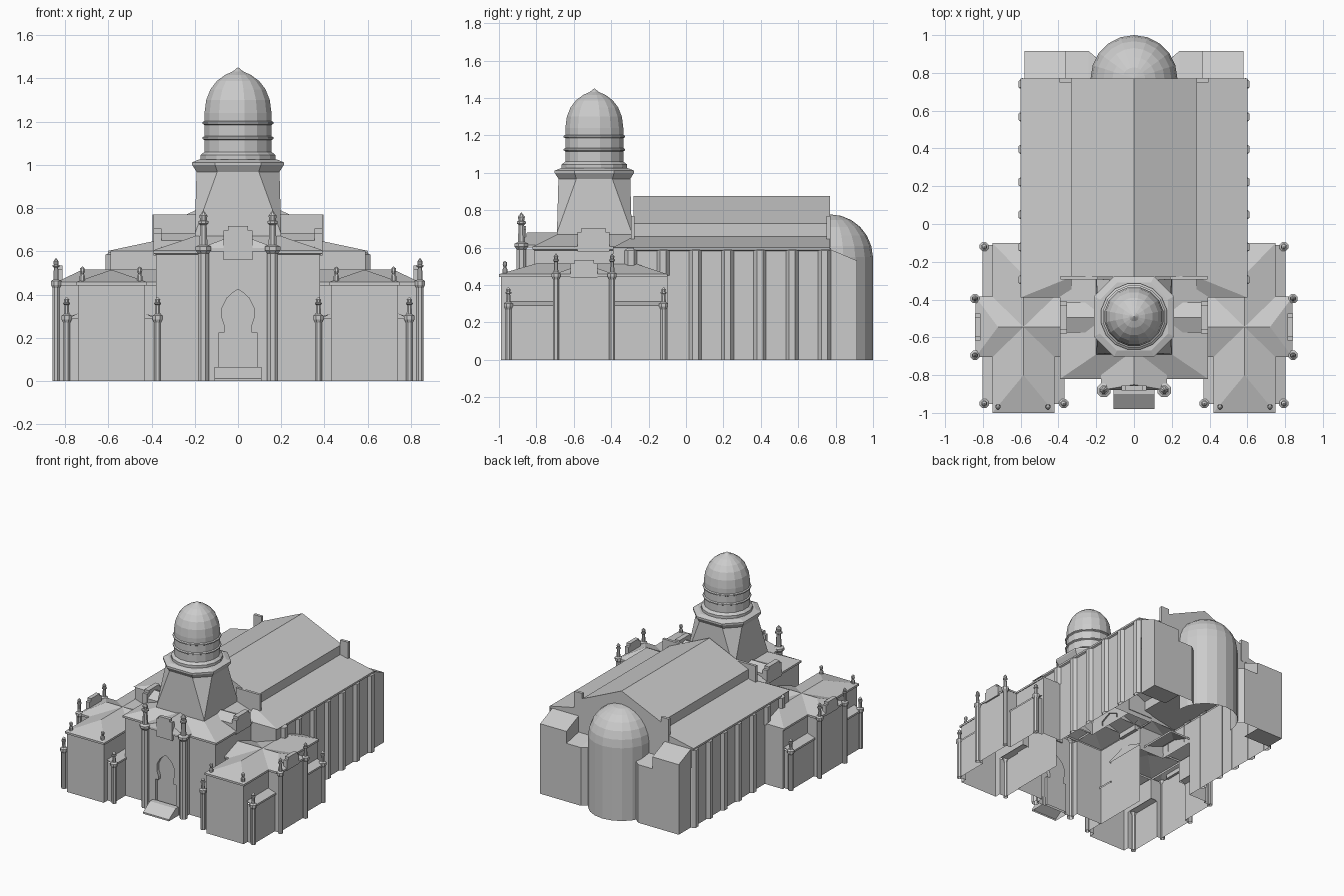
import bpy, bmesh, math
from mathutils import Vector

if "Cube" in bpy.data.objects:
    bpy.data.objects.remove(bpy.data.objects["Cube"])

STONE = bpy.data.materials.new("pale_grey_stone")
STONE.diffuse_color = (0.6, 0.6, 0.6, 1)
STONE.use_nodes = True
STONE.node_tree.nodes["Principled BSDF"].inputs["Base Color"].default_value = STONE.diffuse_color


def mesh(name, verts, faces, mirror=False, centre=None):
    """Make an object; mirror adds its left twin; centre orients open sheets outward."""
    for s in ((1, -1) if mirror else (1,)):
        bm = bmesh.new()
        vs = [bm.verts.new((s * x, y, z)) for x, y, z in verts]
        for f in faces:
            bm.faces.new([vs[i] for i in f])
        bmesh.ops.remove_doubles(bm, verts=bm.verts, dist=1e-5)
        bm.normal_update()
        if centre:
            c = Vector((s * centre[0], centre[1], centre[2]))
            for f in bm.faces:
                if f.normal.dot(f.calc_center_median() - c) < 0:
                    f.normal_flip()
        else:
            bmesh.ops.recalc_face_normals(bm, faces=bm.faces)
        me = bpy.data.meshes.new(name)
        bm.to_mesh(me)
        bm.free()
        me.materials.append(STONE)
        ob = bpy.data.objects.new(name if s == 1 else name + "_left", me)
        bpy.context.collection.objects.link(ob)


def loft(name, rings, closed=True, cap0=False, cap1=False, **kw):
    n = len(rings[0])
    verts = [p for r in rings for p in r]
    faces = []
    for k in range(len(rings) - 1):
        for i in range(n if closed else n - 1):
            j = (i + 1) % n
            faces.append((k * n + i, k * n + j, (k + 1) * n + j, (k + 1) * n + i))
    if cap0:
        faces.append(tuple(range(n)))
    if cap1:
        faces.append(tuple(range(len(verts) - n, len(verts))))
    mesh(name, verts, faces, **kw)


def wall(name, path, z0, z1, **kw):
    loft(name, [[(x, y, z) for x, y in path] for z in (z0, z1)], closed=False, **kw)


def box(name, x0, x1, y0, y1, z0, z1, **kw):
    o = [(x0, y0), (x1, y0), (x1, y1), (x0, y1)]
    loft(name, [[(x, y, z) for x, y in o] for z in (z0, z1)], cap0=z0 > 0, cap1=True, **kw)


def lathe(name, prof, cx, cy, n=8, arc=1.0, **kw):
    """Spin (radius, z) points; arc 0.5 gives the half facing +y."""
    m = n if arc == 1 else n + 1
    off = 0.5 if arc == 1 else 0
    a = [2 * math.pi * arc * (i + off) / n for i in range(m)]
    loft(name, [[(cx + max(r, 1e-7) * math.cos(t), cy + max(r, 1e-7) * math.sin(t), z) for t in a]
                for r, z in prof], closed=arc == 1, **kw)


def hip(name, x0, x1, y0, y1, z0, ra, rb, fascia=0.015, **kw):
    """Hipped roof with a short vertical eave and a ridge from ra to rb."""
    o = [(x0, y0), (x1, y0), (x1, y1), (x0, y1)]
    v = [(x, y, z) for z in (z0, z0 + fascia) for x, y in o] + [ra, rb]
    f = [(i, (i + 1) % 4, 4 + (i + 1) % 4, 4 + i) for i in range(4)]
    if abs(ra[0] - rb[0]) > abs(ra[1] - rb[1]):      # ridge along x
        f += [(4, 5, 9, 8), (5, 6, 9), (6, 7, 8, 9), (7, 4, 8)]
    else:                                            # ridge along y
        f += [(4, 5, 8), (5, 6, 9, 8), (6, 7, 9), (7, 4, 8, 9)]
    mesh(name, v, f, **kw)


def stepped(c, hw, z0, z1):
    s = 0.02
    return [(c - hw, z0), (c - hw, z1 - s), (c - hw + s, z1 - s), (c - hw + s, z1),
            (c + hw - s, z1), (c + hw - s, z1 - s), (c + hw, z1 - s), (c + hw, z0)]


def turret(name, x, y, r, eave, top):
    h = top - eave
    lathe(name, [(r, 0), (r, eave - .02), (r * 1.45, eave - .005), (r * 1.45, eave + .012),
                 (r * .75, eave + .02), (r * .6, eave + h * .62), (r * .95, eave + h * .66),
                 (r * .95, eave + h * .72), (r * .6, eave + h * .74), (r * .75, eave + h * .86),
                 (0, top)], x, y, mirror=True)


# Nave: aisles, clerestory and gable roof as one cross-section
def section(y, base):
    half = [(.59, base), (.59, .582), (.602, .588), (.602, .602), (.33, .66), (.33, .73)]
    return [(x, y, z) for x, z in half] + [(0, y, .877)] + [(-x, y, z) for x, z in half[::-1]]

loft("nave_body", [section(-.1, 0), section(.77, 0)], closed=False)
loft("nave_front_bay", [section(-.28, .42), section(-.1, .42)], closed=False)
for nm, y, b in (("front_gable", -.28, .6), ("rear_gable", .77, .45)):
    s = section(y, b) if b < .58 else [p for p in section(y, b) if p[2] > .601]
    mesh(nm, s, [tuple(range(len(s)))], centre=(0, .25, .5))
mesh("aisle_front_roof", [(.602, -.28, .602), (.602, -.39, .602), (.33, -.39, .602), (.33, -.28, .66)],
     [(0, 1, 3), (1, 2, 3)], mirror=True, centre=(.4, -.2, .3))
wall("aisle_front_wall", [(.59, -.28), (.59, -.39), (.38, -.39)], .42, .602, mirror=True, centre=(.4, -.2, .5))
box("front_end_parapet", .19, .39, -.295, -.275, .62, .77, mirror=True)
box("rear_end_parapet", .33, .395, .75, .772, .6, .77, mirror=True)
for i in range(7):
    y = .74 - i * .1725
    o = [(.588, y - .035), (.612, y - .016), (.612, y + .016), (.588, y + .035)]
    z0 = 0 if y > -.1 else .45
    loft("aisle_buttress", [[(a, b, z) for a, b in o] for z in (z0, .585)] +
         [[(.588, b, .598) for a, b in o]], closed=False, mirror=True, centre=(.5, y, .3))

# Apse with half dome
arc = [(.228 * math.cos(t), .55 + .228 * math.sin(t)) for t in [math.pi / 2 * k / 6 for k in range(7)]]
lathe("apse", [(.23, 0), (.23, .55)] + arc[1:], 0, .77, n=10, arc=.5, centre=(0, .77, .4))

# Rear corner rooms: tall outer part, lower link beside the apse
loft("rear_room", [[(x, .77, 0), (x, .915, 0), (x, .915, .53), (x, .77, .592)] for x in (.36, .58)],
     closed=False, cap1=True, mirror=True, centre=(.45, .77, .3))
mesh("rear_room_step", [(.36, .915, .44), (.36, .915, .53), (.36, .77, .592), (.36, .77, .47)],
     [(0, 1, 2, 3)], mirror=True, centre=(.5, .8, .5))
loft("rear_link", [[(x, y, 0), (x, y, .44), (x, .77, .47)] for x, y in ((.2, .882), (.24, .915), (.36, .915))],
     closed=False, mirror=True, centre=(.3, .7, .2))

# Central front block with low roof rising to the tower
wall("central_wall", [(.38, -.39), (.38, -.81), (.16, -.81), (.16, -.865)], 0, .59,
     mirror=True, centre=(.1, -.5, .3))
def rect(hx, y0, y1, z):
    return [(-hx, y0, z), (hx, y0, z), (hx, y1, z), (-hx, y1, z)]
loft("central_roof", [rect(.38, -.81, -.28, .585), rect(.392, -.82, -.28, .59), rect(.392, -.82, -.28, .605),
                      rect(.2, -.69, -.29, .67)])
P = stepped(-.495, .085, .58, .705)
loft("side_parapet", [[(x, y, z) for y, z in P] for x in (.355, .392)], cap0=True, cap1=True, mirror=True)
loft("side_gable_roof", [[(x, -.575, .62), (x, -.575, .65), (x, -.495, .685), (x, -.415, .65), (x, -.415, .62)]
                         for x in (.19, .36)], closed=False, mirror=True, centre=(.3, -.495, .6))

# Porch front traced round the horseshoe doorway, with reveal and door panel
door = [(.087, 0), (.087, .225), (.062, .225), (.06, .25), (.073, .29), (.073, .34), (.05, .385), (.02, .412)]
door = door + [(0, .425)] + [(-x, z) for x, z in door[::-1]]
front = [(.16, 0)] + door + [(-.16, 0), (-.16, .61), (.16, .61)]
mesh("porch_front", [(x, -.865, z) for x, z in front], [tuple(range(len(front)))], centre=(0, 0, .3))
loft("doorway", [[(x, y, z) for x, z in door] for y in (-.865, -.84)], closed=False, cap1=True)
hip("porch_roof", -.175, .175, -.88, -.68, .6, (0, -.85, .682), (0, -.68, .682))
P = stepped(0, .066, .56, .717)
loft("porch_parapet", [[(x, y, z) for x, z in P] for y in (-.882, -.855)], cap0=True, cap1=True)
loft("entrance_steps", [[(x, -.98, 0), (x, -.98, .012), (x, -.90, .065), (x, -.86, .065), (x, -.86, 0)]
                        for x in (-.108, .108)], closed=False, cap0=True, cap1=True)
turret("porch_turret", .16, -.88, .027, .61, .79)

# Tower: square base turning into an octagon, with flared cornice
CY = -.49
def octagon(h, z, t=None):
    t = h * .5 if t is None else t
    p = [(h, -t), (h, t), (t, h), (-t, h), (-h, t), (-h, -t), (-t, -h), (t, -h)]
    return [(x, CY + y, z) for x, y in p]
loft("tower", [octagon(.2, .6, .2), octagon(.2, .68, .2), octagon(.192, .968), octagon(.212, 1.0),
               octagon(.212, 1.012), octagon(.18, 1.025)], cap1=True)

# Drum and dome
lathe("dome", [(.178, 1.02), (.178, 1.045), (.165, 1.055), (.158, 1.06), (.158, 1.115), (.167, 1.12),
               (.167, 1.128), (.158, 1.133), (.158, 1.185), (.167, 1.19), (.167, 1.198), (.158, 1.203),
               (.158, 1.24), (.15, 1.3), (.13, 1.35), (.1, 1.388), (.06, 1.417), (.025, 1.432), (0, 1.452)],
      0, CY, n=16)

# Front wings: cross plan, low corners, hipped roofs
WC = (.585, -.545, .25)
wall("wing_low_wall", [(.59, -.1), (.74, -.1), (.74, -.12), (.795, -.12), (.795, -.395), (.83, -.395),
                       (.83, -.695), (.795, -.695), (.795, -.945), (.74, -.945), (.74, -.99), (.43, -.99),
                       (.43, -.945), (.375, -.945), (.375, -.81)], 0, .29, mirror=True, centre=WC)
wall("wing_high_wall", [(.59, -.1), (.74, -.1), (.74, -.395), (.83, -.395), (.83, -.695), (.74, -.695),
                        (.74, -.99), (.43, -.99), (.43, -.695), (.38, -.695)], .29, .45, mirror=True, centre=WC)
for x0, x1, y0, y1 in ((.803, .74, -.953, -.695), (.803, .74, -.395, -.112), (.367, .43, -.953, -.695)):
    loft("corner_roof", [[(x0, y, .278), (x0, y, .292), (x1, y, .312)] for y in (y0, y1)],
         closed=False, cap0=True, cap1=True, mirror=True)
hip("wing_long_roof", .42, .75, -1, -.1, .443, (.585, -.8, .515), (.585, -.27, .515), mirror=True)
hip("wing_cross_roof", .37, .84, -.705, -.385, .443, (.375, -.545, .515), (.72, -.545, .515), mirror=True)
P = stepped(-.545, .072, .44, .535)
loft("wing_parapet", [[(x, y, z) for y, z in P] for x in (.812, .842)], cap0=True, cap1=True, mirror=True)

# Wing turrets and finials
for y in (-.395, -.695):
    turret("wing_turret", .842, y, .018, .45, .57)
for x, y in ((.793, -.95), (.793, -.12), (.372, -.95)):
    turret("corner_turret", x, y, .018, .29, .39)
for x in (.455, .72):
    lathe("wing_finial", [(.014, .44), (.014, .485), (.008, .495), (.013, .51), (.011, .522), (0, .53)],
          x, -.968, mirror=True)
